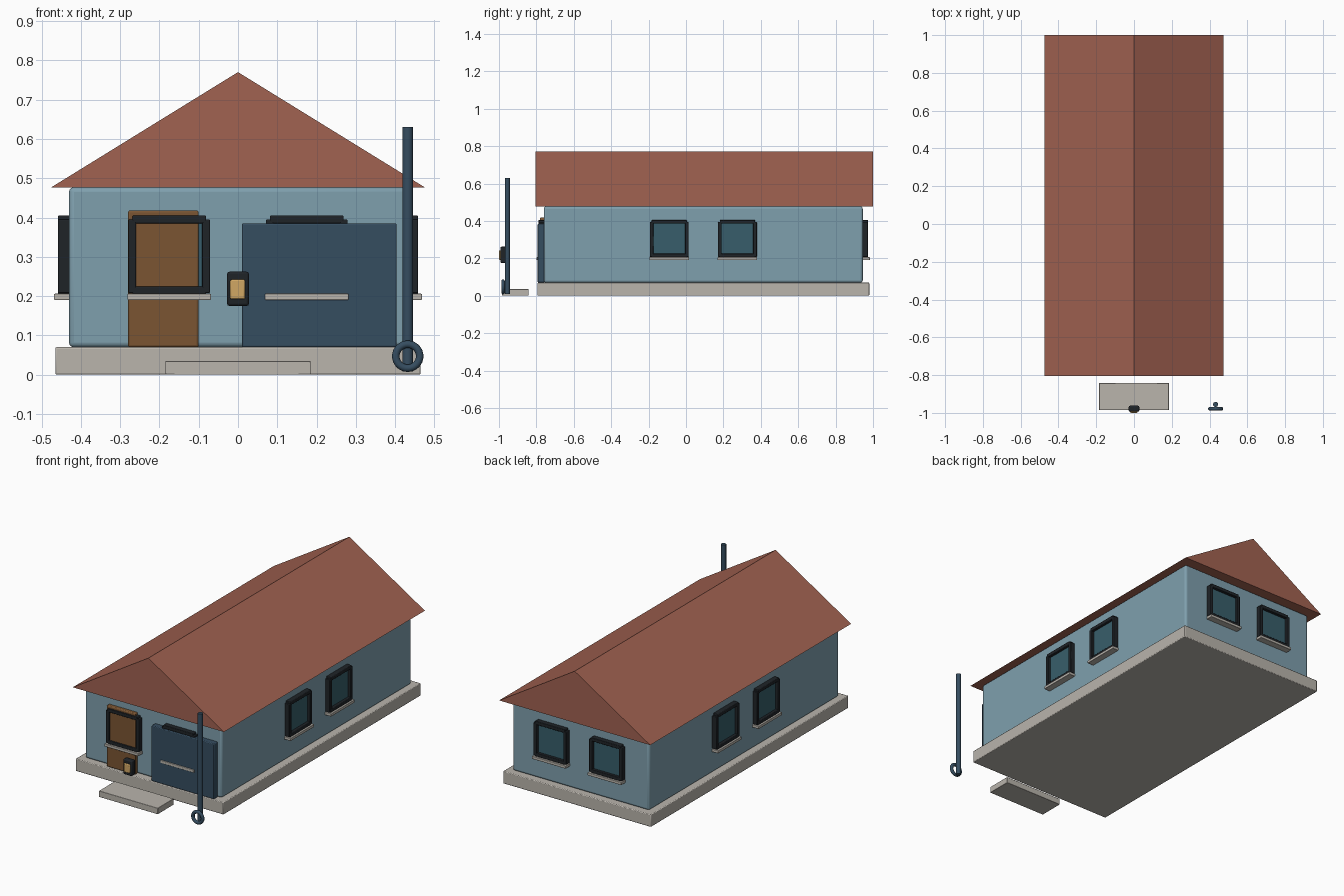
import bpy, bmesh
from math import radians, pi
from mathutils import Matrix, Vector

if "Cube" in bpy.data.objects:
    bpy.data.objects.remove(bpy.data.objects["Cube"])

X0, Y0 = 0.0, 0.0925            # house centre
WALL_X, WALL_Y = 0.43, 0.8525   # wall half sizes


def material(name, rgb):
    m = bpy.data.materials.new(name)
    m.diffuse_color = (*[(c / 255) ** 2.2 for c in rgb], 1)
    m.use_nodes = True
    m.node_tree.nodes["Principled BSDF"].inputs["Base Color"].default_value = m.diffuse_color
    return m


WALL = material("wall_paint", (126, 158, 172))
ROOF = material("roof_tile", (160, 98, 82))
STONE = material("stone", (184, 179, 171))
DARK = material("dark_frame", (36, 40, 44))
GLASS = material("window_glass", (58, 94, 106))
WOOD = material("door_wood", (122, 86, 54))
NAVY = material("navy_metal", (56, 78, 96))
GLOW = material("lamp_glow", (208, 166, 100))


def finish(bm, name, mat, bevel=0.0, segments=2):
    me = bpy.data.meshes.new(name)
    bm.to_mesh(me)
    bm.free()
    ob = bpy.data.objects.new(name, me)
    bpy.context.collection.objects.link(ob)
    me.materials.append(mat)
    if bevel:
        mod = ob.modifiers.new("bevel", 'BEVEL')
        mod.width, mod.segments = bevel, segments
    bpy.ops.object.select_all(action='DESELECT')
    bpy.context.view_layer.objects.active = ob
    ob.select_set(True)
    bpy.ops.object.shade_smooth_by_angle(angle=radians(35))
    return ob


def box(name, lo, hi, mat, bevel=0.0, xf=Matrix(), segments=2):
    lo, hi = Vector(lo), Vector(hi)
    bm = bmesh.new()
    bmesh.ops.create_cube(bm, size=1, matrix=xf @ Matrix.Translation((lo + hi) / 2)
                          @ Matrix.Diagonal((*(hi - lo), 1)))
    return finish(bm, name, mat, bevel, segments)


# foundation, walls and front step
box("foundation", (-0.465, -0.795, 0), (0.465, 0.98, 0.07), STONE, 0.004)
box("walls", (-WALL_X, Y0 - WALL_Y, 0.07), (WALL_X, Y0 + WALL_Y, 0.477), WALL, 0.012, segments=3)
box("front_step", (-0.185, -0.985, 0), (0.185, -0.842, 0.035), STONE, 0.002)

# gable roof: triangle extruded along y
bm = bmesh.new()
tri = bm.faces.new([bm.verts.new(p) for p in
                    ((-0.475, -0.805, 0.477), (0.475, -0.805, 0.477), (0, -0.805, 0.77))])
ext = bmesh.ops.extrude_face_region(bm, geom=[tri], use_keep_orig=True)
bmesh.ops.translate(bm, vec=(0, 1.805, 0),
                    verts=[v for v in ext["geom"] if isinstance(v, bmesh.types.BMVert)])
bmesh.ops.recalc_face_normals(bm, faces=bm.faces)
finish(bm, "gable_roof", ROOF)


def window(label, xf):
    """Window in a local frame: wall plane is y = 0, outside is -y."""
    def part(name, lo, hi, mat, bevel=0.003):
        box(f"{label}_{name}", lo, hi, mat, bevel, xf)
    part("glass", (-0.088, -0.012, 0.215), (0.088, 0.01, 0.393), GLASS, 0.002)
    for z, name in ((0.205, "frame_bottom"), (0.385, "frame_top")):
        part(name, (-0.094, -0.028, z), (0.094, 0.004, z + 0.02), DARK)
    for x, name in ((-0.104, "frame_left"), (0.084, "frame_right")):
        part(name, (x, -0.028, 0.208), (x + 0.02, 0.004, 0.395), DARK)
    part("sill", (-0.106, -0.038, 0.19), (0.106, 0.004, 0.206), STONE, 0.002)


# two windows on each of the four sides
for side, angle, dist, gap in (("front", 0, WALL_Y, 0.175), ("right", 90, WALL_X, 0.182),
                               ("back", 180, WALL_Y, 0.175), ("left", 270, WALL_X, 0.182)):
    for i, s in enumerate((-1, 1)):
        xf = (Matrix.Translation((X0, Y0, 0)) @ Matrix.Rotation(radians(angle), 4, 'Z')
              @ Matrix.Translation((s * gap, -dist, 0)))
        window(f"{side}_window_{i + 1}", xf)

# front door and garage door
box("front_door", (-0.28, -0.781, 0.07), (-0.10, -0.755, 0.418), WOOD, 0.005)
box("garage_door", (0.01, -0.793, 0.07), (0.404, -0.755, 0.385), NAVY, 0.004)

# lamp
box("lamp_case", (-0.028, -0.993, 0.175), (0.028, -0.962, 0.262), DARK, 0.006)
box("lamp_light", (-0.02, -1.0, 0.192), (0.018, -0.98, 0.242), GLOW, 0.004)

# downpipe
bm = bmesh.new()
bmesh.ops.create_cone(bm, cap_ends=True, segments=20, radius1=0.0135, radius2=0.0135,
                      depth=0.622, matrix=Matrix.Translation((0.432, -0.955, 0.319)))
finish(bm, "downpipe", NAVY)

# coiled ring at the foot of the pipe
bpy.ops.mesh.primitive_torus_add(major_radius=0.0305, minor_radius=0.0095, major_segments=32,
                                 minor_segments=12, location=(0.432, -0.978, 0.047),
                                 rotation=(pi / 2, 0, 0))
ring = bpy.context.object
ring.name = "pipe_ring"
ring.data.materials.append(NAVY)
bpy.ops.object.shade_smooth_by_angle(angle=radians(60))
